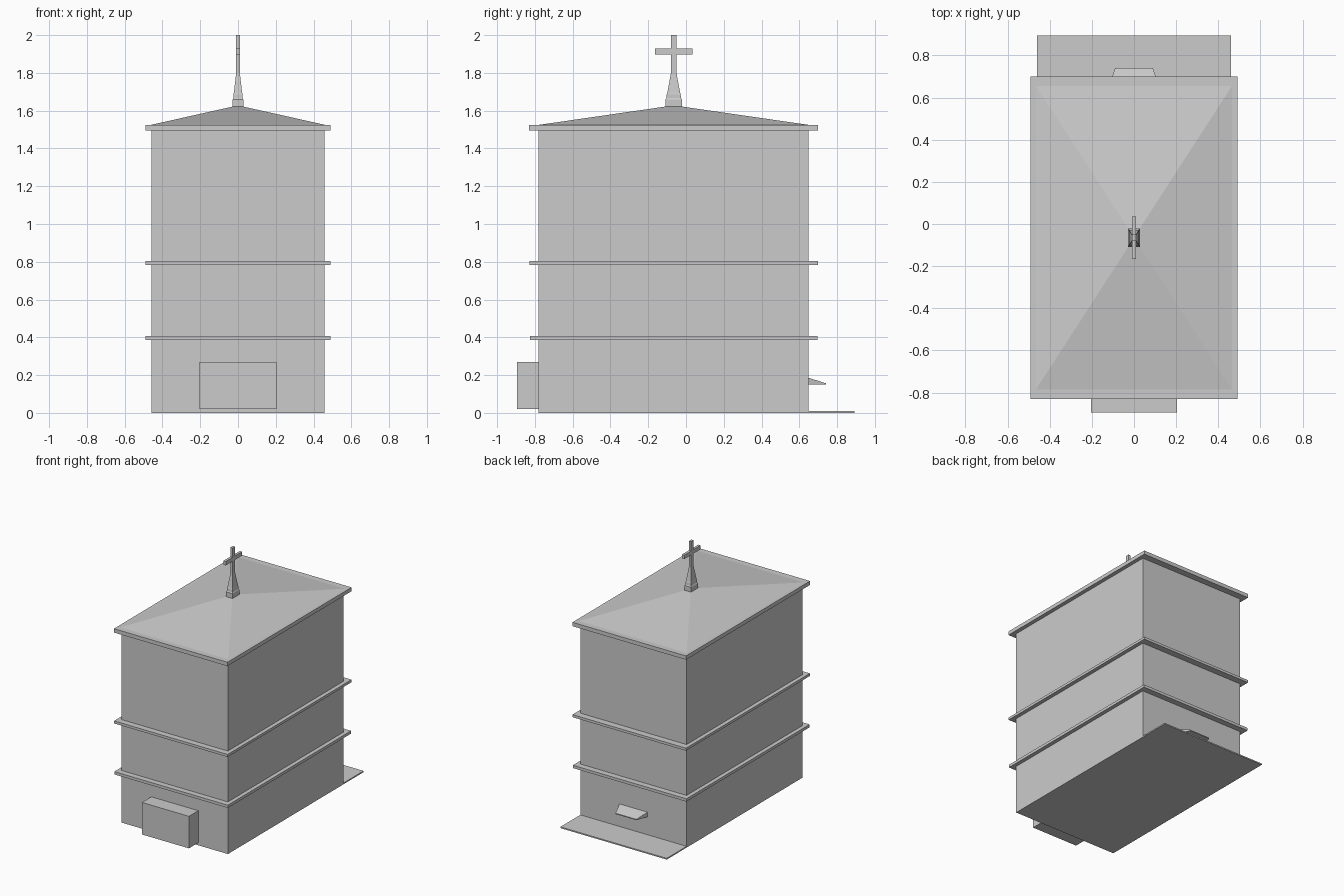
import bpy

if "Cube" in bpy.data.objects:
    bpy.data.objects.remove(bpy.data.objects["Cube"])

YC = -0.065  # centre of the tower in y


def mesh(name, verts, faces):
    me = bpy.data.meshes.new(name)
    me.from_pydata(verts, [], faces)
    me.update()
    ob = bpy.data.objects.new(name, me)
    bpy.context.collection.objects.link(ob)
    return ob


def loft(name, rings):
    """Capped stack of rectangles: (half x, half y, z), centred on the tower."""
    verts, faces = [], [(3, 2, 1, 0)]
    for hx, hy, z in rings:
        verts += [(sx * hx, YC + sy * hy, z)
                  for sx, sy in ((-1, -1), (1, -1), (1, 1), (-1, 1))]
    for r in range(len(rings) - 1):
        a = 4 * r
        for i in range(4):
            j = (i + 1) % 4
            faces.append((a + i, a + j, a + 4 + j, a + 4 + i))
    n = len(verts)
    faces.append((n - 4, n - 3, n - 2, n - 1))
    return mesh(name, verts, faces)


def box(name, x, y0, y1, z0, z1):
    ob = loft(name, [(x, (y1 - y0) / 2, z0), (x, (y1 - y0) / 2, z1)])
    ob.location.y = (y0 + y1) / 2 - YC
    return ob


# Floor board with landing ledge, and the tower walls
box("floor_board", 0.459, -0.78, 0.893, 0.0, 0.01)
box("walls", 0.459, -0.78, 0.648, 0.01, 1.5)

# Ledges around the storeys and the eaves
box("lower_ledge", 0.49, -0.825, 0.695, 0.385, 0.407)
box("upper_ledge", 0.49, -0.828, 0.70, 0.784, 0.804)
box("eaves", 0.49, -0.83, 0.70, 1.494, 1.524)

# Low pyramid roof
loft("roof", [(0.465, 0.72, 1.524), (0.026, 0.042, 1.622)])

# Stepped, tapering spire carrying a cross
loft("spire", [(0.028, 0.043, 1.622), (0.028, 0.043, 1.66), (0.024, 0.038, 1.667),
               (0.024, 0.037, 1.685), (0.022, 0.034, 1.695), (0.012, 0.018, 1.78),
               (0.010, 0.015, 1.80), (0.010, 0.015, 2.0)])
box("cross_arm", 0.010, YC - 0.10, YC + 0.10, 1.897, 1.928)

# Box on the front wall
box("front_box", 0.203, -0.895, -0.775, 0.02, 0.27)

# Small sloped canopy over the rear entrance
W, F, Y0, Y1 = 0.122, 0.09, 0.645, 0.74
mesh("entrance_canopy",
     [(-W, Y0, 0.15), (W, Y0, 0.15), (F, Y1, 0.15), (-F, Y1, 0.15),
      (-W, Y0, 0.187), (W, Y0, 0.187), (F, Y1, 0.157), (-F, Y1, 0.157)],
     [(3, 2, 1, 0), (4, 5, 6, 7), (0, 1, 5, 4), (1, 2, 6, 5),
      (2, 3, 7, 6), (3, 0, 4, 7)])
